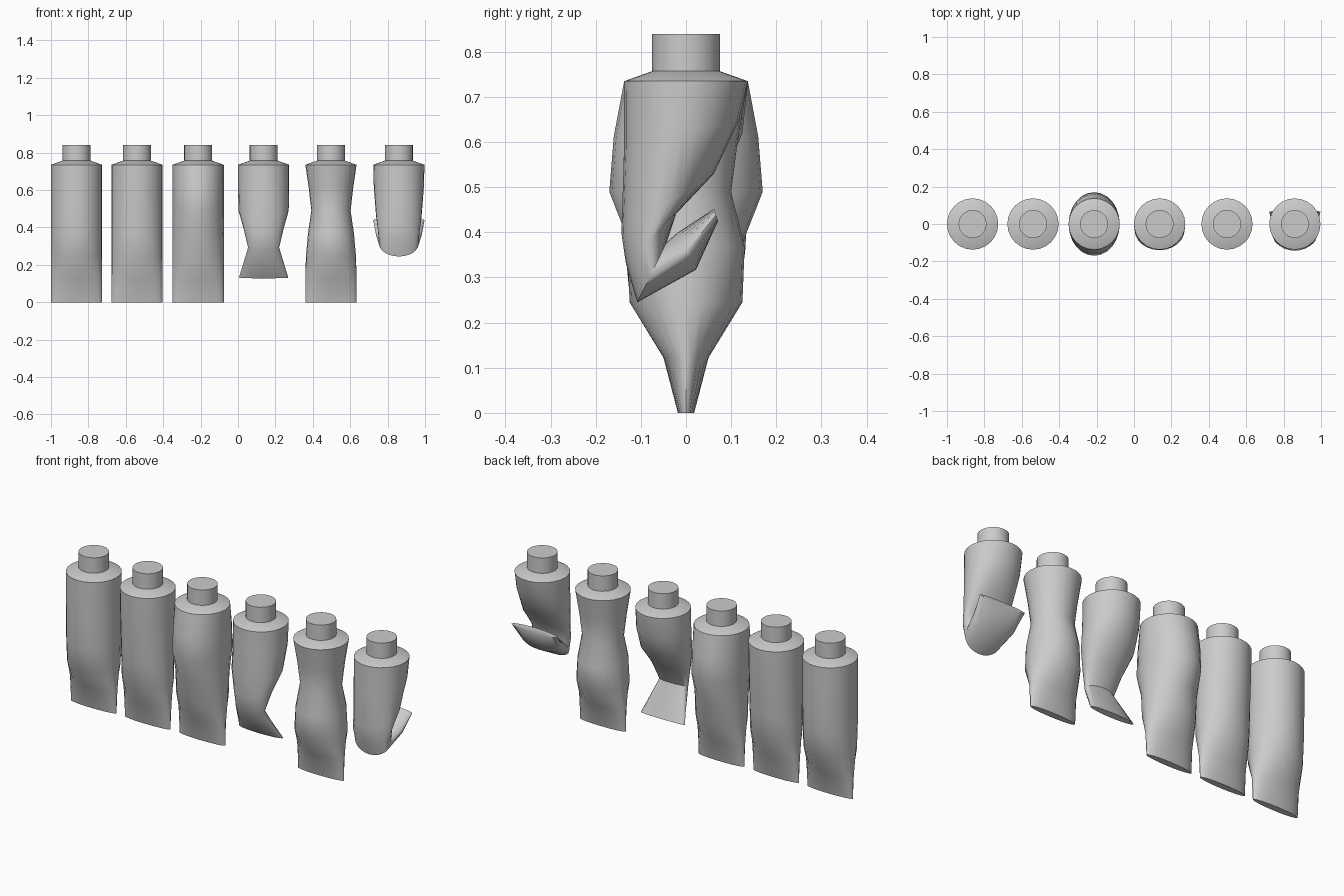
import bpy, bmesh, math

if "Cube" in bpy.data.objects:
    bpy.data.objects.remove(bpy.data.objects["Cube"])

SIDES = 24
R = 0.137
TOP = 0.735
STEP = TOP / 6


def loft(name, rings):
    """Skin elliptical rings given as (front_y, front_z, back_y, back_z, half_width, x)."""
    bm = bmesh.new()
    loops = []
    for fy, fz, by, bz, w, x in rings:
        loop = []
        for i in range(SIDES):
            a = 2 * math.pi * i / SIDES
            t = (1 + math.sin(a)) / 2
            loop.append(bm.verts.new((x + w * math.cos(a), fy + (by - fy) * t, fz + (bz - fz) * t)))
        loops.append(loop)
    for a, b in zip(loops, loops[1:]):
        for i in range(SIDES):
            j = (i + 1) % SIDES
            bm.faces.new((a[i], a[j], b[j], b[i]))
    bm.faces.new(loops[0])
    bm.faces.new(loops[-1])
    bmesh.ops.recalc_face_normals(bm, faces=bm.faces)
    mesh = bpy.data.meshes.new(name)
    bm.to_mesh(mesh)
    bm.free()
    ob = bpy.data.objects.new(name, mesh)
    bpy.context.collection.objects.link(ob)
    bpy.ops.object.select_all(action='DESELECT')
    ob.select_set(True)
    bpy.context.view_layer.objects.active = ob
    bpy.ops.object.shade_smooth_by_angle(angle=math.radians(50))
    return ob


def upright(depths, widths=(R,) * 6):
    """Level rings below the shoulder, from half depths and half widths."""
    return [(-d, TOP - STEP * (i + 1), d, TOP - STEP * (i + 1), w)
            for i, (d, w) in enumerate(zip(depths, widths))]


def tube(name, x, lower):
    # body with sloped shoulder
    rings = [(-0.075, 0.757, 0.075, 0.757, 0.075), (-R, TOP, R, TOP, R)] + lower
    loft(name + "_body", [r + (x,) for r in rings])
    # screw cap
    loft(name + "_cap", [(-0.075, z, 0.075, z, 0.075, x) for z in (0.84, 0.757)])


# full, slightly used and bulging tubes
tube("full_tube", -0.863, upright((0.137, 0.136, 0.132, 0.118, 0.05, 0.018)))
tube("used_tube", -0.54, upright((0.133, 0.125, 0.116, 0.105, 0.05, 0.018)))
tube("bulging_tube", -0.213, upright((0.16, 0.17, 0.122, 0.11, 0.05, 0.018)))

# tube with a bent, pinched tail
tube("bent_tube", 0.137, [
    (-0.137, 0.61, 0.125, 0.62, R),
    (-0.14, 0.47, 0.08, 0.51, 0.134),
    (-0.135, 0.37, 0.0, 0.41, 0.106),
    (-0.127, 0.28, -0.055, 0.305, 0.083),
    (-0.012, 0.128, 0.018, 0.135, 0.132)])

# tube squeezed at the waist
tube("squeezed_tube", 0.497, upright(
    (0.116, 0.1, 0.13, 0.125, 0.05, 0.018), (0.119, 0.105, 0.123, 0.134, R, R)))

# tube folded up at the back
tube("folded_tube", 0.86, [
    (-0.137, 0.59, 0.118, 0.65, 0.134),
    (-0.143, 0.397, 0.062, 0.53, 0.122),
    (-0.133, 0.33, -0.022, 0.441, 0.112),
    (-0.108, 0.245, -0.043, 0.378, 0.105),
    (0.022, 0.317, -0.018, 0.4, 0.122),
    (0.071, 0.425, 0.062, 0.452, R)])
